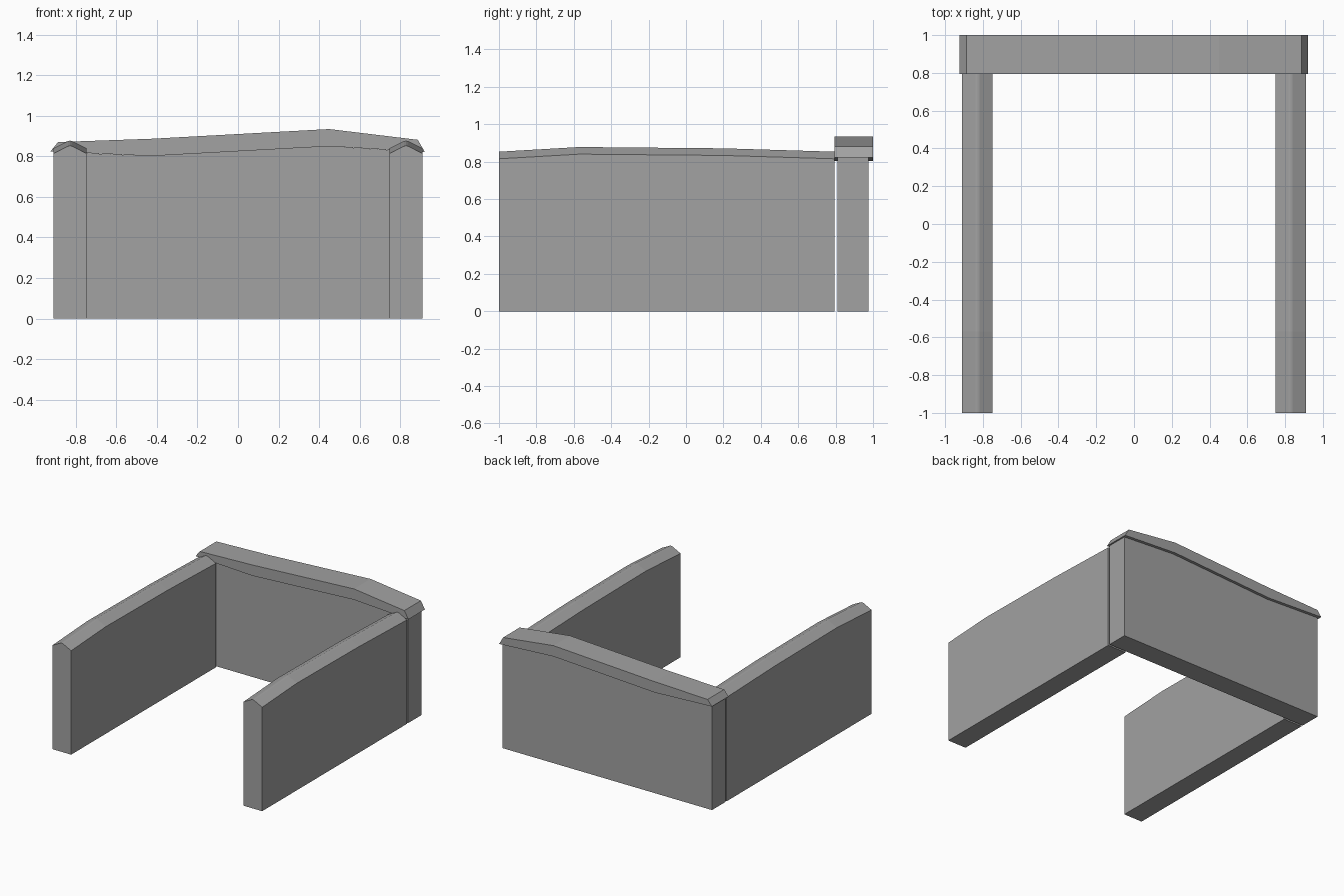
import bpy
import bmesh

cube = bpy.data.objects.get("Cube")
if cube:
    bpy.data.objects.remove(cube, do_unlink=True)

# Single stone colour
stone = bpy.data.materials.new("grey stone")
stone.use_nodes = True
colour = (0.36, 0.36, 0.36, 1)
stone.diffuse_color = colour
stone.node_tree.nodes["Principled BSDF"].inputs["Base Color"].default_value = colour


def loft(name, sections):
    """Skin a row of matching cross-sections and close both ends."""
    bm = bmesh.new()
    rings = [[bm.verts.new(p) for p in s] for s in sections]
    n = len(rings[0])
    for a, b in zip(rings, rings[1:]):
        for i in range(n):
            j = (i + 1) % n
            bm.faces.new((a[i], a[j], b[j], b[i]))
    bm.faces.new(rings[0])
    bm.faces.new(rings[-1])
    bmesh.ops.recalc_face_normals(bm, faces=bm.faces)
    mesh = bpy.data.meshes.new(name)
    bm.to_mesh(mesh)
    bm.free()
    mesh.materials.append(stone)
    obj = bpy.data.objects.new(name, mesh)
    bpy.context.collection.objects.link(obj)
    return obj


# Side walls: blunt ridge, eaves height varies along y
EAVES = [(-1, 0.815), (-0.57, 0.84), (0.2, 0.833), (0.795, 0.815)]
INNER, OUTER, RIDGE = 0.748, 0.91, 0.038
MID = (INNER + OUTER) / 2


def side_section(side, y, z):
    profile = [(INNER, 0), (OUTER, 0), (OUTER, z), (MID + 0.01, z + RIDGE - 0.002),
               (MID, z + RIDGE), (MID - 0.01, z + RIDGE - 0.002), (INNER, z)]
    return [(side * x, y, h) for x, h in profile]


for label, side in (("left", 1), ("right", -1)):
    loft(label + "_wall", [side_section(side, y, z) for y, z in EAVES])

# Back wall: top follows the underside of its coping
UNDERSIDE = [(-0.91, 0.823), (-0.43, 0.802), (0.45, 0.85), (0.91, 0.822)]
loft("back_wall", [[(x, 0.81, 0), (x, 0.977, 0), (x, 0.977, z), (x, 0.81, z)]
                   for x, z in UNDERSIDE])

# Coping: uneven slab with slanted ends
COPING = [(-0.925, 0.825, -0.888, 0.871), (-0.43, 0.802, -0.43, 0.887),
          (0.45, 0.85, 0.45, 0.935), (0.922, 0.822, 0.887, 0.882)]
loft("back_wall_coping", [[(xb, 0.795, zb), (xb, 1, zb), (xt, 1, zt), (xt, 0.795, zt)]
                          for xb, zb, xt, zt in COPING])
